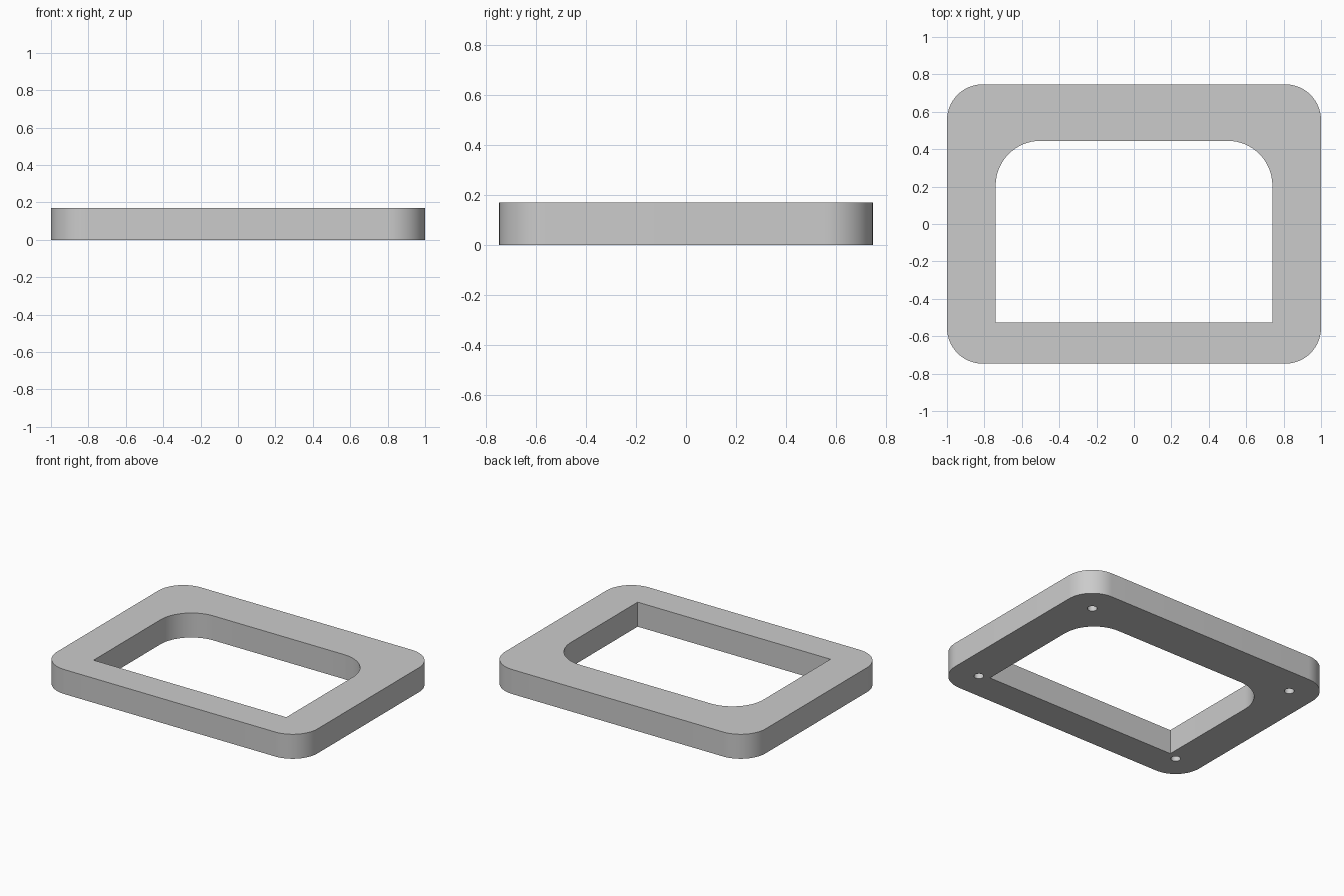
import bpy
import bmesh
from math import cos, sin, pi

if "Cube" in bpy.data.objects:
    bpy.data.objects.remove(bpy.data.objects["Cube"])

HEIGHT = 0.17
HALF_X, HALF_Y = 1.0, 0.747
CORNER = 0.192
HOLE_RADIUS, HOLE_DEPTH = 0.031, 0.11


def rounded_outline(x0, x1, y0, y1, front_r, back_r, steps=16):
    """Counter-clockwise rectangle with separate front and back corner radii."""
    points = []
    corners = [(x1, y1, -1, -1, back_r), (x0, y1, 1, -1, back_r),
               (x0, y0, 1, 1, front_r), (x1, y0, -1, 1, front_r)]
    for quarter, (x, y, sx, sy, r) in enumerate(corners):
        count = steps if r else 0
        for i in range(count + 1):
            a = (quarter + i / max(count, 1)) * pi / 2
            points.append((x + sx * r + r * cos(a), y + sy * r + r * sin(a)))
    return points


def circle(cx, cy, r, sides=24):
    return [(cx + r * cos(2 * pi * i / sides), cy + r * sin(2 * pi * i / sides))
            for i in range(sides)]


def add_loop(bm, points, z):
    verts = [bm.verts.new((x, y, z)) for x, y in points]
    edges = [bm.edges.new((v, verts[i - 1])) for i, v in enumerate(verts)]
    return verts, edges


def add_wall(bm, low, high):
    for i in range(len(low)):
        bm.faces.new((low[i - 1], low[i], high[i], high[i - 1]))


bm = bmesh.new()
bottom_edges, top_edges = [], []

# Outer rim and the opening with two rounded back corners
outer = rounded_outline(-HALF_X, HALF_X, -HALF_Y, HALF_Y, CORNER, CORNER)
opening = rounded_outline(-0.74, 0.74, -0.527, 0.445, 0, 0.24)
for outline in (outer, opening):
    low, low_edges = add_loop(bm, outline, 0)
    high, high_edges = add_loop(bm, outline, HEIGHT)
    add_wall(bm, low, high)
    bottom_edges += low_edges
    top_edges += high_edges

# Blind screw holes in the underside, at the corner centres
for sx in (-1, 1):
    for sy in (-1, 1):
        ring = circle(sx * (HALF_X - CORNER), sy * (HALF_Y - CORNER), HOLE_RADIUS)
        low, low_edges = add_loop(bm, ring, 0)
        high, _ = add_loop(bm, ring, HOLE_DEPTH)
        add_wall(bm, low, high)
        bm.faces.new(high)
        bottom_edges += low_edges

# Flat top and bottom faces
for edges in (top_edges, bottom_edges):
    bmesh.ops.triangle_fill(bm, edges=edges, use_beauty=True, normal=(0, 0, 1))
bmesh.ops.recalc_face_normals(bm, faces=bm.faces)

mesh = bpy.data.meshes.new("frame")
bm.to_mesh(mesh)
bm.free()
frame = bpy.data.objects.new("frame", mesh)
bpy.context.collection.objects.link(frame)

# Plain grey
grey = bpy.data.materials.new("grey")
grey.use_nodes = True
colour = (0.6, 0.6, 0.6, 1)
grey.diffuse_color = colour
grey.node_tree.nodes["Principled BSDF"].inputs["Base Color"].default_value = colour
mesh.materials.append(grey)

bpy.ops.object.select_all(action="DESELECT")
frame.select_set(True)
bpy.context.view_layer.objects.active = frame
bpy.ops.object.shade_smooth_by_angle(angle=pi / 6)
